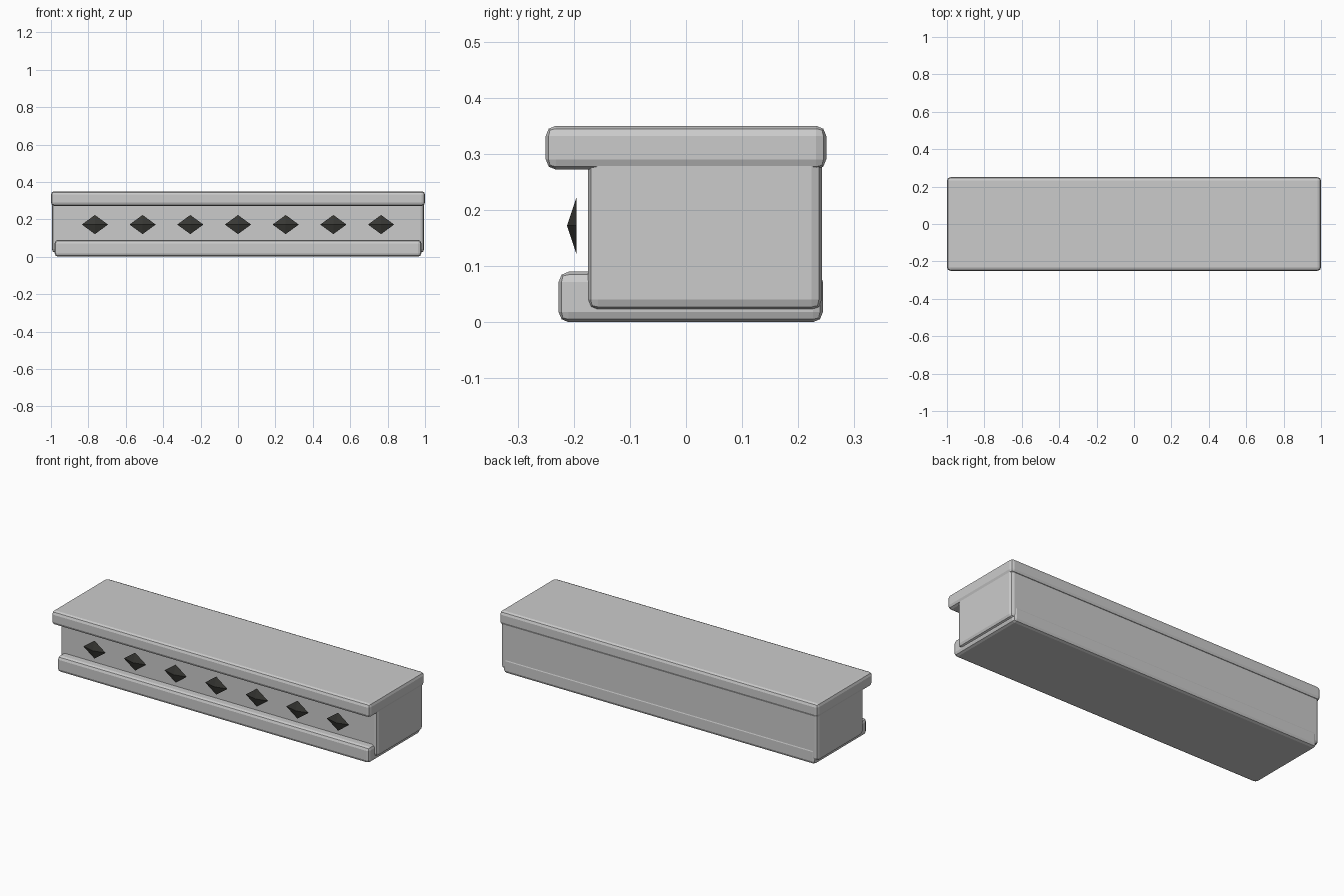
import bpy, math

if "Cube" in bpy.data.objects:
    bpy.data.objects.remove(bpy.data.objects["Cube"])


def slab(name, x, y0, y1, z0, z1, bevel=0.018):
    """Bevelled box spanning -x..x, y0..y1, z0..z1."""
    bpy.ops.mesh.primitive_cube_add(size=1, location=(0, (y0 + y1) / 2, (z0 + z1) / 2))
    ob = bpy.context.object
    ob.name = name
    ob.scale = (2 * x, y1 - y0, z1 - z0)
    bpy.ops.object.transform_apply(location=False, rotation=False, scale=True)
    mod = ob.modifiers.new("soft_edges", 'BEVEL')
    mod.width = bevel
    mod.segments = 2
    return ob


# Counter top, main body and base step
slab("top_slab", 1.0, -0.25, 0.25, 0.272, 0.35)
slab("body", 0.995, -0.175, 0.242, 0.022, 0.30)
slab("base_step", 0.98, -0.227, 0.244, 0.0, 0.09)

# Dark diamond studs along the front
dark = bpy.data.materials.new("dark_stud")
dark.diffuse_color = (0.04, 0.04, 0.035, 1)
dark.use_nodes = True
dark.node_tree.nodes["Principled BSDF"].inputs["Base Color"].default_value = dark.diffuse_color
for i in range(7):
    bpy.ops.mesh.primitive_cone_add(vertices=4, radius1=1, radius2=0, depth=1,
                                    location=((i - 3) * 0.255, -0.2035, 0.172),
                                    rotation=(math.pi / 2, 0, 0))
    stud = bpy.context.object
    stud.name = f"diamond_stud_{i + 1}"
    stud.scale = (0.07, 0.051, 0.017)
    stud.data.materials.append(dark)
